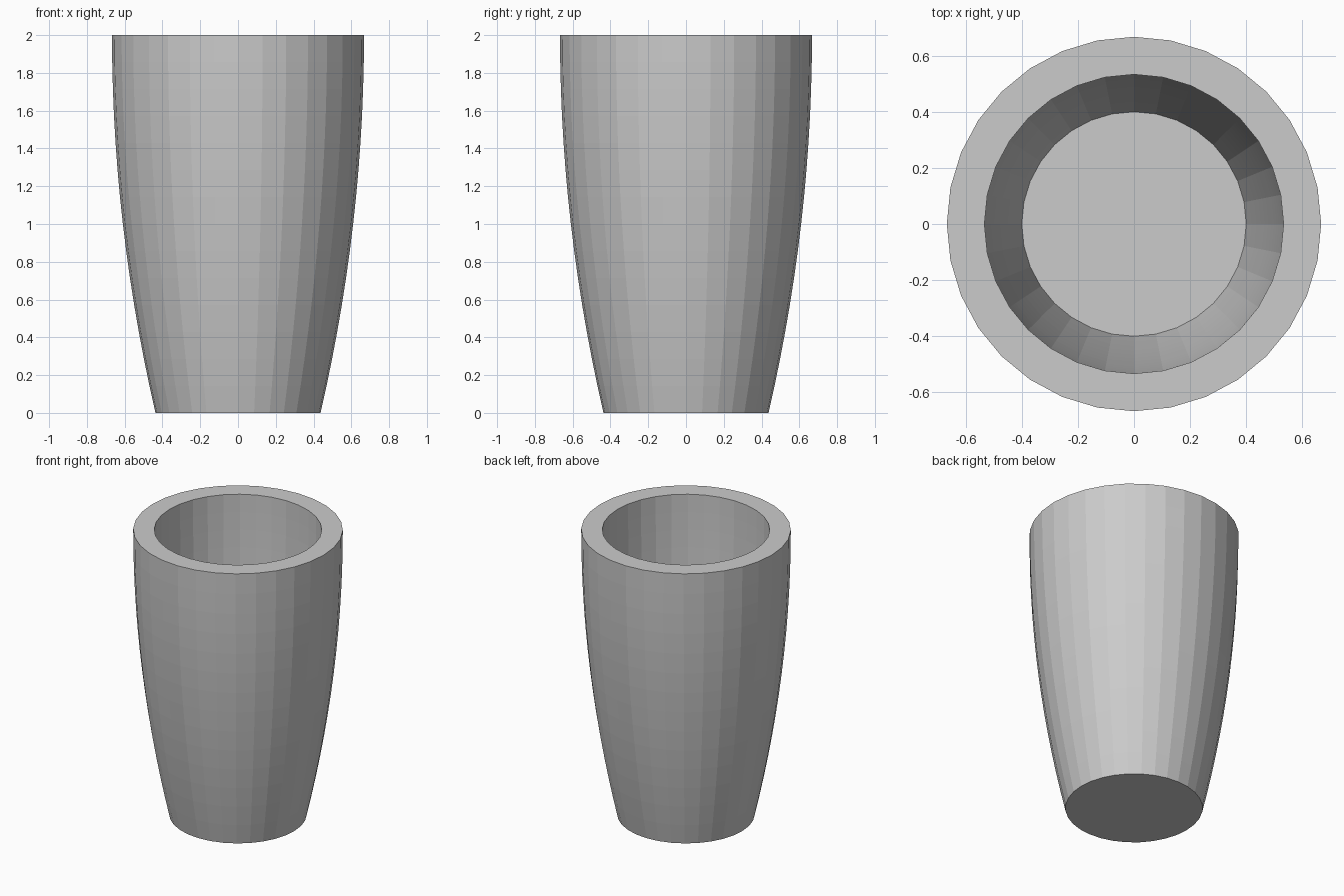
import bpy
import bmesh
import math

SIDES = 32
RINGS = 14
HEIGHT = 2.0
FLOOR = 0.27

cube = bpy.data.objects.get("Cube")
if cube:
    bpy.data.objects.remove(cube, do_unlink=True)

# Plain grey material
grey = bpy.data.materials.new("plain grey")
grey.use_nodes = True
colour = (0.6, 0.6, 0.6, 1.0)
grey.diffuse_color = colour
grey.node_tree.nodes["Principled BSDF"].inputs["Base Color"].default_value = colour


def wall(bottom_z, bottom_r, top_r):
    """Wall profile from bottom to rim, curving to vertical at the rim."""
    points = []
    for i in range(RINGS + 1):
        t = i / RINGS
        points.append((top_r - (top_r - bottom_r) * (1 - t) ** 2,
                       bottom_z + (HEIGHT - bottom_z) * t))
    return points


# Outer wall upwards, over the flat rim, then down the inside to the floor
profile = wall(0, 0.437, 0.667) + wall(FLOOR, 0.40, 0.533)[::-1]

bm = bmesh.new()
loops = []
for radius, z in profile:
    loop = []
    for s in range(SIDES):
        a = math.tau * s / SIDES
        loop.append(bm.verts.new((radius * math.cos(a), radius * math.sin(a), z)))
    loops.append(loop)

for low, high in zip(loops, loops[1:]):
    for s in range(SIDES):
        n = (s + 1) % SIDES
        bm.faces.new((low[s], low[n], high[n], high[s]))

# Underside and inner floor
bm.faces.new(loops[0][::-1])
bm.faces.new(loops[-1])
bmesh.ops.recalc_face_normals(bm, faces=bm.faces)

mesh = bpy.data.meshes.new("cup")
bm.to_mesh(mesh)
bm.free()
mesh.materials.append(grey)
cup = bpy.data.objects.new("cup", mesh)
bpy.context.collection.objects.link(cup)
